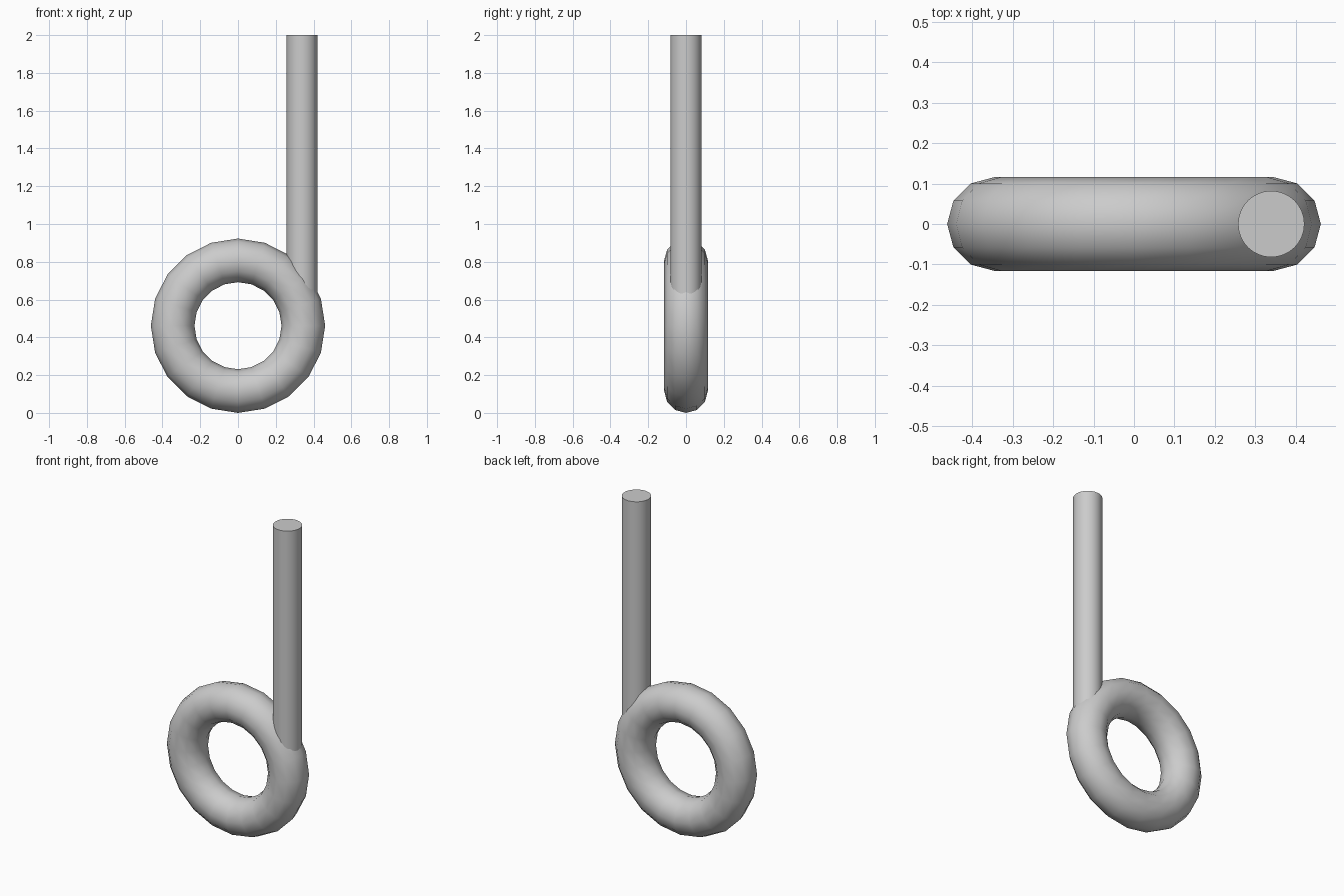
import bpy
from math import radians

cube = bpy.data.objects.get("Cube")
if cube:
    bpy.data.objects.remove(cube, do_unlink=True)

RING_RADIUS = 0.346
TUBE_RADIUS = 0.1155
RING_Z = RING_RADIUS + TUBE_RADIUS
ROD_X = 0.339
ROD_RADIUS = 0.082
TOP = 2.0

grey = bpy.data.materials.new("plain grey")
grey.use_nodes = True
colour = (0.6, 0.6, 0.6, 1)
grey.diffuse_color = colour
grey.node_tree.nodes["Principled BSDF"].inputs["Base Color"].default_value = colour


def finish(name, angle):
    """Name, colour and shade the part just added."""
    part = bpy.context.object
    part.name = name
    part.data.materials.append(grey)
    bpy.ops.object.shade_smooth_by_angle(angle=radians(angle))


# Upright ring with its hole facing the front
bpy.ops.mesh.primitive_torus_add(
    major_segments=20, minor_segments=12,
    major_radius=RING_RADIUS, minor_radius=TUBE_RADIUS,
    location=(0, 0, RING_Z), rotation=(radians(90), 0, 0))
finish("ring", 40)

# Rod rising from inside the left side of the ring
bpy.ops.mesh.primitive_cylinder_add(
    vertices=32, radius=ROD_RADIUS, depth=TOP - RING_Z,
    location=(ROD_X, 0, (TOP + RING_Z) / 2))
finish("rod", 40)
